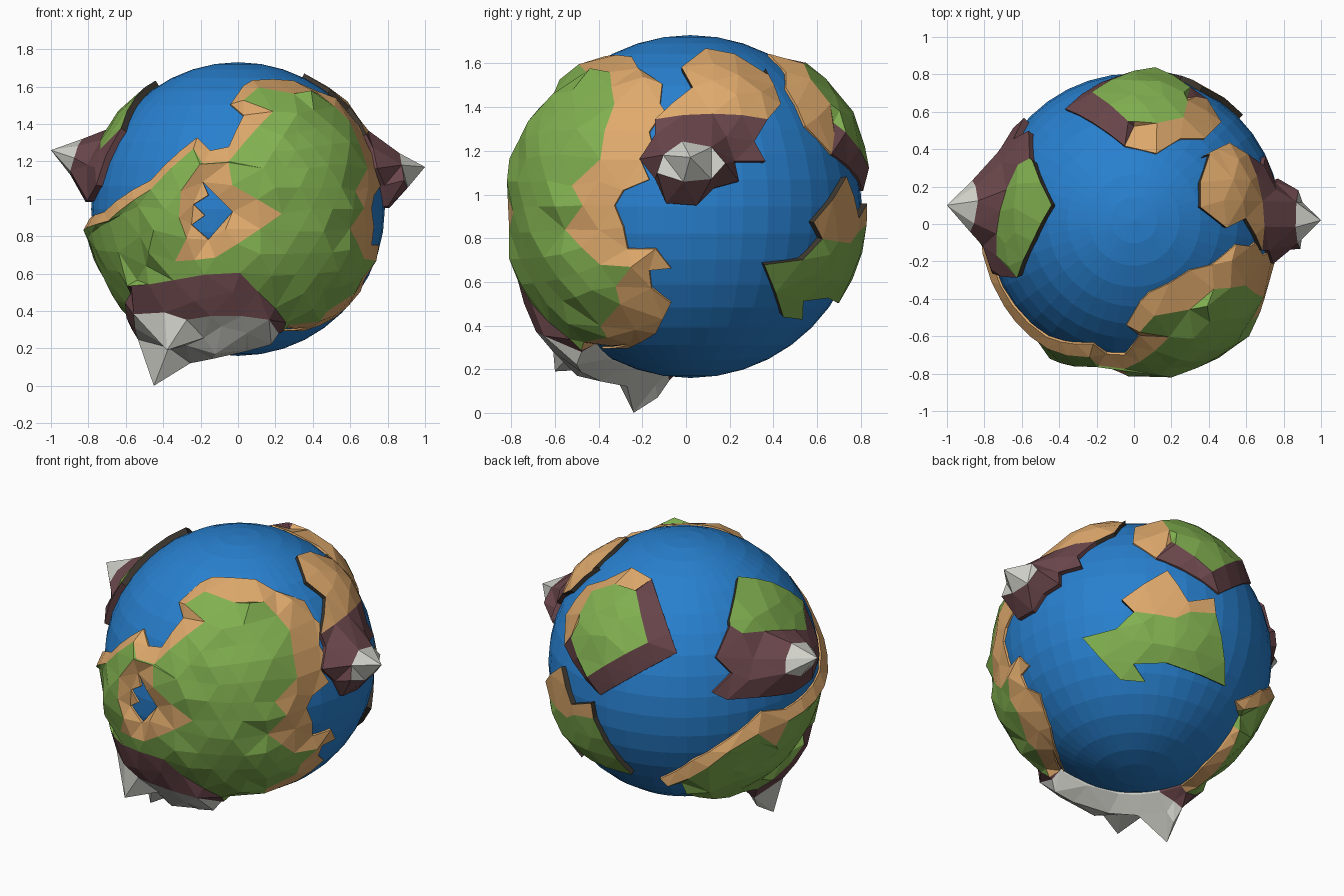
import bpy, bmesh, math, random
from mathutils import Vector
from mathutils.geometry import delaunay_2d_cdt

if "Cube" in bpy.data.objects:
    bpy.data.objects.remove(bpy.data.objects["Cube"])

random.seed(4)
C = Vector((0, 0.02, 0.945))      # planet centre
SEA = 0.785                       # ocean radius


def material(name, rgb):
    m = bpy.data.materials.new(name)
    m.diffuse_color = (*rgb, 1)
    m.use_nodes = True
    m.node_tree.nodes["Principled BSDF"].inputs["Base Color"].default_value = m.diffuse_color
    return m


ocean_m = material("ocean_blue", (0.021, 0.215, 0.62))
LAND = [material("sand", (0.74, 0.40, 0.15)), material("grass", (0.22, 0.435, 0.08)),
        material("rock", (0.145, 0.062, 0.07)), material("snow", (0.64, 0.64, 0.59)),
        material("dark_soil", (0.05, 0.04, 0.03))]
SAND, GRASS, ROCK, SNOW, SOIL = range(5)


def camera(azimuth, elev):
    """Right, up and toward-viewer axes of a viewing direction."""
    a, e = math.radians(azimuth), math.radians(elev)
    cx, cy = math.sin(a), -math.cos(a)
    return (Vector((-cy, cx, 0)), Vector((-cx * math.sin(e), -cy * math.sin(e), math.cos(e))),
            Vector((cx * math.cos(e), cy * math.cos(e), math.sin(e))))


X, Y, Z = Vector((1, 0, 0)), Vector((0, 1, 0)), Vector((0, 0, 1))
VIEWS = {"F": (X, Z, -Y), "R": (Y, Z, X), "T": (X, Y, Z), "U": (X, Y, -Z),
         "L": camera(216, 24), "B": camera(142, -25)}


def P(view, pts, r=0.8):
    """Directions of map points seen in one view (L and B are relative to the centre)."""
    u, v, w = VIEWS[view]
    out = []
    for a, b in pts:
        if view in "FRTU":
            a, b = a - C.dot(u), b - C.dot(v)
        d = u * a + v * b + w * math.sqrt(max(0, r * r - a * a - b * b))
        out.append(d.normalized())
    return out


def ring(peak, wide, tall, n=7):
    c = (Vector(peak) - C).normalized()
    u = Z.cross(c).normalized()
    v = c.cross(u)
    return [(c + random.uniform(0.85, 1.2) * (u * wide * math.cos(t) + v * tall * math.sin(t))).normalized()
            for t in [2 * math.pi * i / n for i in range(n)]]


def resample(dirs):
    out = []
    for a, b in zip(dirs, dirs[1:] + dirs[:1]):
        n = max(1, round((b - a).length / 0.17))
        out += [a.lerp(b, i / n).normalized() for i in range(n)]
    return out


def inside(p, poly):
    hit = False
    for a, b in zip(poly, poly[1:] + poly[:1]):
        if (a.y > p.y) != (b.y > p.y) and p.x < (b.x - a.x) * (p.y - a.y) / (b.y - a.y) + a.x:
            hit = not hit
    return hit


# Evenly spread points used for the land facets
bm = bmesh.new()
bmesh.ops.create_icosphere(bm, subdivisions=4, radius=1)
ICO = [v.co.normalized() for v in bm.verts]
bm.free()


def land(name, outline, edge, base, zones, peaks=(), cliff=True):
    """Raised land: outline, edge radius, base (colour, radius), zones (colour, rim, inner, outline)."""
    c = sum(outline, Vector()).normalized()
    u = c.orthogonal().normalized()
    v = c.cross(u)

    def flat(d):
        return Vector((d.dot(u), d.dot(v))) / (1 + d.dot(c))

    def lift(p):
        q = p.length_squared
        return (u * 2 * p.x + v * 2 * p.y + c * (1 - q)) / (1 + q)

    polys = [[flat(d) for d in resample(ds)] for ds in [outline] + [z[3] for z in zones]]
    info = [(base[0], edge, base[1])] + [z[:3] for z in zones]
    pts, radius, owner, edges = [], [], [], []
    for k, poly in enumerate(polys):
        start, m = len(pts), len(poly)
        pts += poly
        radius += [info[k][1]] * m
        owner += [k] * m
        edges += [(start + i, start + (i + 1) % m) for i in range(m)]
    for pk in peaks:
        d = Vector(pk) - C
        pts.append(flat(d.normalized()))
        radius.append(d.length)
        owner.append(99)

    def zone(p):
        k = -1
        for i, poly in enumerate(polys):
            if inside(p, poly):
                k = i
            elif i == 0:
                return -1
        return k

    for d in ICO:
        if d.dot(c) < -0.8:
            continue
        p = flat(d)
        if zone(p) < 0:
            continue
        gap = 0.056 * (1 + p.length_squared) * random.uniform(0.85, 1.1)
        if all((p - q).length > gap for q in pts):
            pts.append(p)
            radius.append(info[zone(p)][2] + random.uniform(-0.010, 0.010))
            owner.append(99)

    vs, _, fs, orig, _, _ = delaunay_2d_cdt(pts, edges, [], 0, 1e-4, True)
    cos = []
    for p, o in zip(vs, orig):
        k = max(zone(p), 0)
        if not o:
            r = info[k][1]
        elif owner[min(o)] == 0:
            r = edge
        elif k > owner[max(o)]:           # border point buried in a later zone
            r = info[k][2]
        else:
            r = radius[max(o)]
        cos.append(C + lift(p) * r)
    faces, mats = [], []
    for f in fs:
        k = zone((vs[f[0]] + vs[f[1]] + vs[f[2]]) / 3)
        if k >= 0 and info[k][0] is not None:
            faces.append(tuple(f))
            mats.append(info[k][0])
    # Walls down into the sea
    used = {(f[i], f[(i + 1) % 3]): m for f, m in zip(faces, mats) for i in range(3)}
    low = {}
    for (a, b), m in sorted(used.items()):
        if (b, a) not in used:
            for i in (a, b):
                if i not in low:
                    low[i] = len(cos)
                    cos.append(C + lift(vs[i]) * 0.755)
            faces.append((b, a, low[a], low[b]))
            mats.append(SOIL if cliff and m in (SAND, GRASS) else m)
    me = bpy.data.meshes.new(name)
    me.from_pydata(cos, [], faces)
    for m in LAND:
        me.materials.append(m)
    me.polygons.foreach_set("material_index", mats)
    me.update()
    bpy.context.collection.objects.link(bpy.data.objects.new(name, me))


# Ocean ball
bpy.ops.mesh.primitive_uv_sphere_add(segments=40, ring_count=20, radius=SEA, location=C)
bpy.context.object.name = "ocean"
bpy.context.object.data.materials.append(ocean_m)

# Large continent: beach, grass, lake and the snowy range underneath
south = P("U", [(.21, -.42), (.05, -.36), (-.12, -.28), (-.28, -.10), (-.36, .0)])
coast = (P("F", [(-.72, .93), (-.47, 1.10), (-.22, 1.33), (-.15, 1.26), (-.05, 1.28), (.03, 1.45),
                 (-.04, 1.51), (.03, 1.61)])
         + P("T", [(.08, -.37), (.19, -.32), (.30, -.25), (.42, -.22), (.55, -.11)])
         + P("R", [(-.12, 1.42), (-.10, 1.39), (-.17, 1.29), (-.15, 1.21), (-.21, 1.16), (-.17, 1.07),
                   (-.29, 1.02), (-.33, .95), (-.29, .85), (-.27, .75), (-.14, .75), (-.07, .66),
                   (-.17, .65), (-.16, .57), (-.07, .5), (-.14, .36), (-.27, .29), (-.39, .29)])
         + P("F", [(.40, .31)]) + south + P("U", [(-.33, .23)])
         + P("B", [(.60, -.36)]) + P("L", [(-.15, -.68), (.04, -.57), (.23, -.46), (.44, -.29), (.58, -.28)]))
grass = (P("F", [(-.70, .88), (-.47, 1.05), (-.24, 1.27), (-.19, 1.19), (-.05, 1.20), (.19, 1.47),
                 (.03, 1.53), (.11, 1.60)], .84)
         + P("T", [(.30, -.46), (.43, -.35), (.60, -.33)], .84)
         + P("R", [(-.37, 1.29), (-.39, 1.16), (-.52, 1.04), (-.47, .95), (-.55, .84), (-.39, .68),
                   (-.25, .67), (-.32, .58), (-.30, .50), (-.39, .40)], .83)
         + P("F", [(.42, .37), (.26, .35)]) + P("U", [(.05, -.42), (-.12, -.34), (-.32, -.12), (-.42, .05)])
         + P("B", [(.58, -.39)]) + P("L", [(-.10, -.69), (.23, -.50), (.40, -.40), (.50, -.47), (.57, -.33)]))
lowland = P("F", [(-.67, .88), (-.52, .96), (-.48, .65)]) + P("U", [(-.58, -.1), (-.46, .12)]) \
    + P("L", [(.23, -.54), (.42, -.46), (.52, -.50), (.60, -.36)])
shore = P("F", [(-.30, 1.04), (-.20, 1.18), (-.05, 1.19), (-.03, 1.07), (.23, .92), (-.12, .69),
                (-.33, .67), (-.27, .79), (-.31, .90)], .83)
lake = P("F", [(-.19, 1.09), (-.03, .93), (-.16, .78), (-.25, .86), (-.18, .91), (-.24, .97), (-.16, 1.02)])
rock = P("F", [(-.60, .53), (-.35, .56), (-.18, .59), (.01, .60), (.20, .41), (.26, .33)], .87) \
    + south + P("U", [(-.53, -.05)])
snow = P("F", [(-.57, .37), (-.40, .38), (-.28, .34), (-.15, .36), (.02, .36), (.17, .34)], .93) \
    + south[:4] + P("U", [(-.40, -.07), (-.50, -.20)], .85)
land("large_continent", coast, .795, (SAND, .815),
     [(GRASS, .835, .865, grass), (GRASS, .82, .815, lowland), (SAND, .845, .83, shore),
      (None, .795, .795, lake), (ROCK, .86, .89, rock), (SNOW, .91, .91, snow)],
     [(-.45, -.24, 0), (-.38, -.60, .19), (-.12, -.50, .17), (-.41, -.13, .07), (.04, -.48, .19)], cliff=False)

# East island with a sharp peak
peak = (1.0, 0.02, 1.17)
sand = P("R", [(.37, 1.34), (.43, 1.41), (.36, 1.57)]) + P("T", [(.40, .37), (.35, .22), (.35, .09)]) \
    + P("T", [(.49, -.02), (.59, .03)]) + P("R", [(-.14, 1.34)])
cliffs = P("R", [(-.14, 1.27), (-.21, 1.16), (-.14, 1.07), (-.09, .96), (.05, .95), (.13, 1.03),
                 (.24, 1.06), (.22, 1.15), (.36, 1.15), (.31, 1.24)])
land("east_island", sand + cliffs, .81, (ROCK, .845),
     [(SAND, .815, .825, sand), (SNOW, .915, .95, ring(peak, .16, .10))], [peak])

# West island with a sharp peak
peak = (-1.0, 0.1, 1.26)
meadow = P("L", [(.25, .21)]) + P("T", [(-.53, .33), (-.43, .10), (-.53, -.09), (-.61, -.28)])
west = meadow + P("F", [(-.74, 1.07)]) + P("L", [(.72, -.10), (.60, -.18), (.40, -.20), (.23, -.21), (.15, -.17),
                                               (.26, -.06), (.17, .03)])
land("west_island", west, .82, (ROCK, .845),
     [(GRASS, .825, .83, meadow + P("L", [(.71, .18), (.46, .18), (.33, .17)], .83)),
      (SNOW, .92, .95, ring(peak, .155, .10))], [peak])

# North island: grass plateau with a beach on one side and rock on the other
beach = P("T", [(-.05, .42), (.12, .38), (.25, .46), (.38, .46), (.47, .55)]) + P("B", [(.09, .54)])
plateau = P("T", [(-.03, .54), (.12, .53), (.26, .56)], .83) + P("B", [(.20, .62)], .84) \
    + P("L", [(-.57, -.08), (-.22, .12)], .84)
land("north_island", P("T", [(-.37, .62)]) + beach + P("B", [(.46, .34)]), .795, (ROCK, .82),
     [(SAND, .81, .82, beach + P("T", [(.25, .66), (.05, .60)])), (GRASS, .845, .855, plateau)], cliff=False)

# South-east island: low grass plate with a sandy head
head = P("B", [(.43, .21), (.42, .30), (.27, .27), (.15, .45), (-.11, .27), (-.04, .20)])
tail = P("B", [(-.14, .10), (-.33, .05), (-.11, -.19), (.03, -.20), (-.04, -.10), (.15, -.09), (.35, -.15), (.49, -.20)])
land("south_east_island", head + tail, .815, (GRASS, .825),
     [(SAND, .815, .82, head + P("B", [(.20, .17), (.28, .21)]))])
